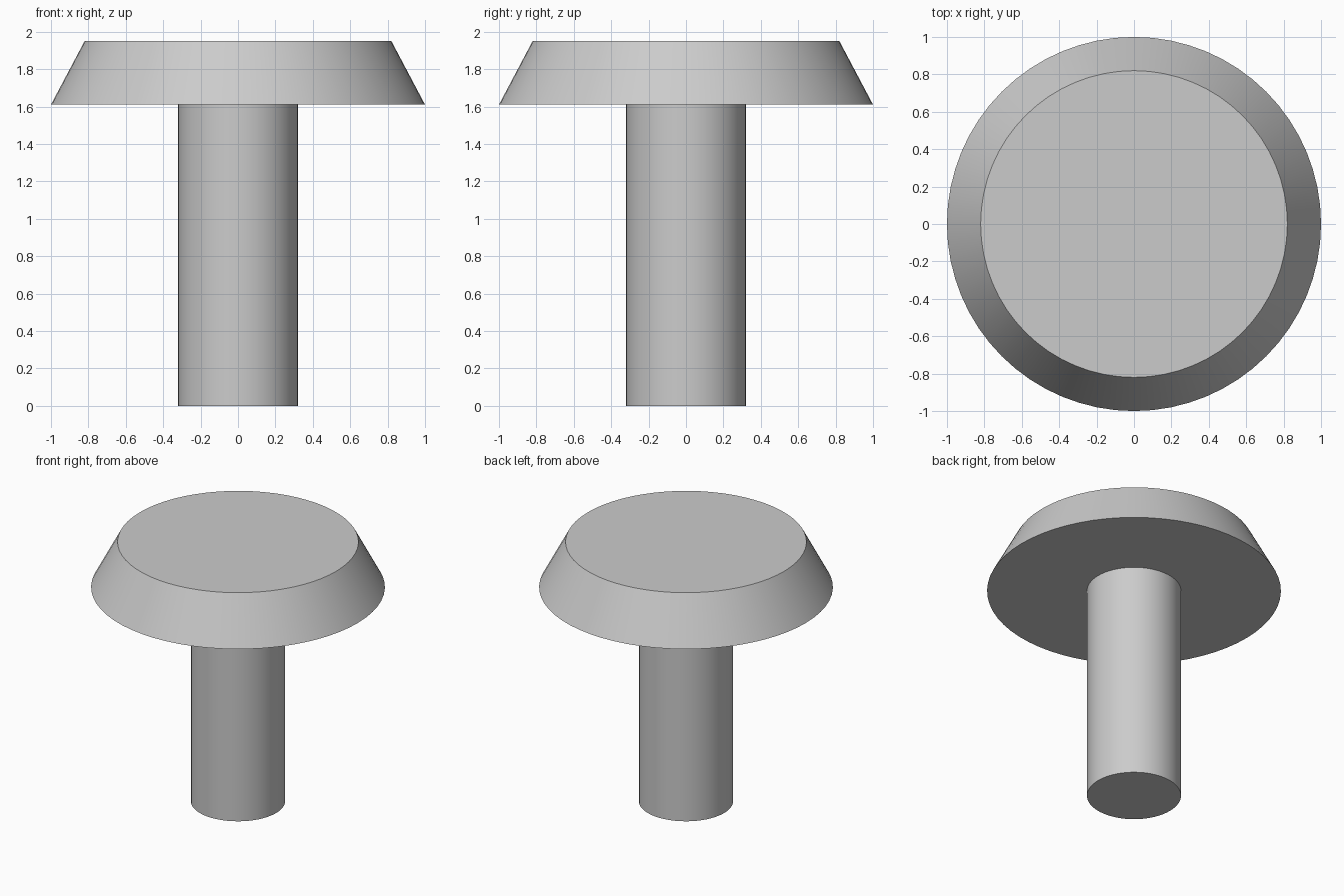
import bpy
import math

cube = bpy.data.objects.get("Cube")
if cube:
    bpy.data.objects.remove(cube, do_unlink=True)

# Single plain grey material
GREY = (0.6, 0.6, 0.6, 1.0)
grey = bpy.data.materials.new("plain_grey")
grey.use_nodes = True
grey.diffuse_color = GREY
grey.node_tree.nodes["Principled BSDF"].inputs["Base Color"].default_value = GREY


def round_part(name, bottom_radius, top_radius, bottom, top):
    """Capped cylinder or tapered disc standing between two heights."""
    bpy.ops.mesh.primitive_cone_add(
        vertices=64, radius1=bottom_radius, radius2=top_radius,
        depth=top - bottom, location=(0, 0, (bottom + top) / 2))
    part = bpy.context.object
    part.name = name
    part.data.name = name
    part.data.materials.append(grey)
    bpy.ops.object.shade_smooth_by_angle(angle=math.radians(30))
    return part


HEAD_BASE = 1.61

# Straight shaft
round_part("shaft", 0.32, 0.32, 0, HEAD_BASE)

# Tapered head with a flat top
round_part("head", 1.0, 0.82, HEAD_BASE, 1.95)
